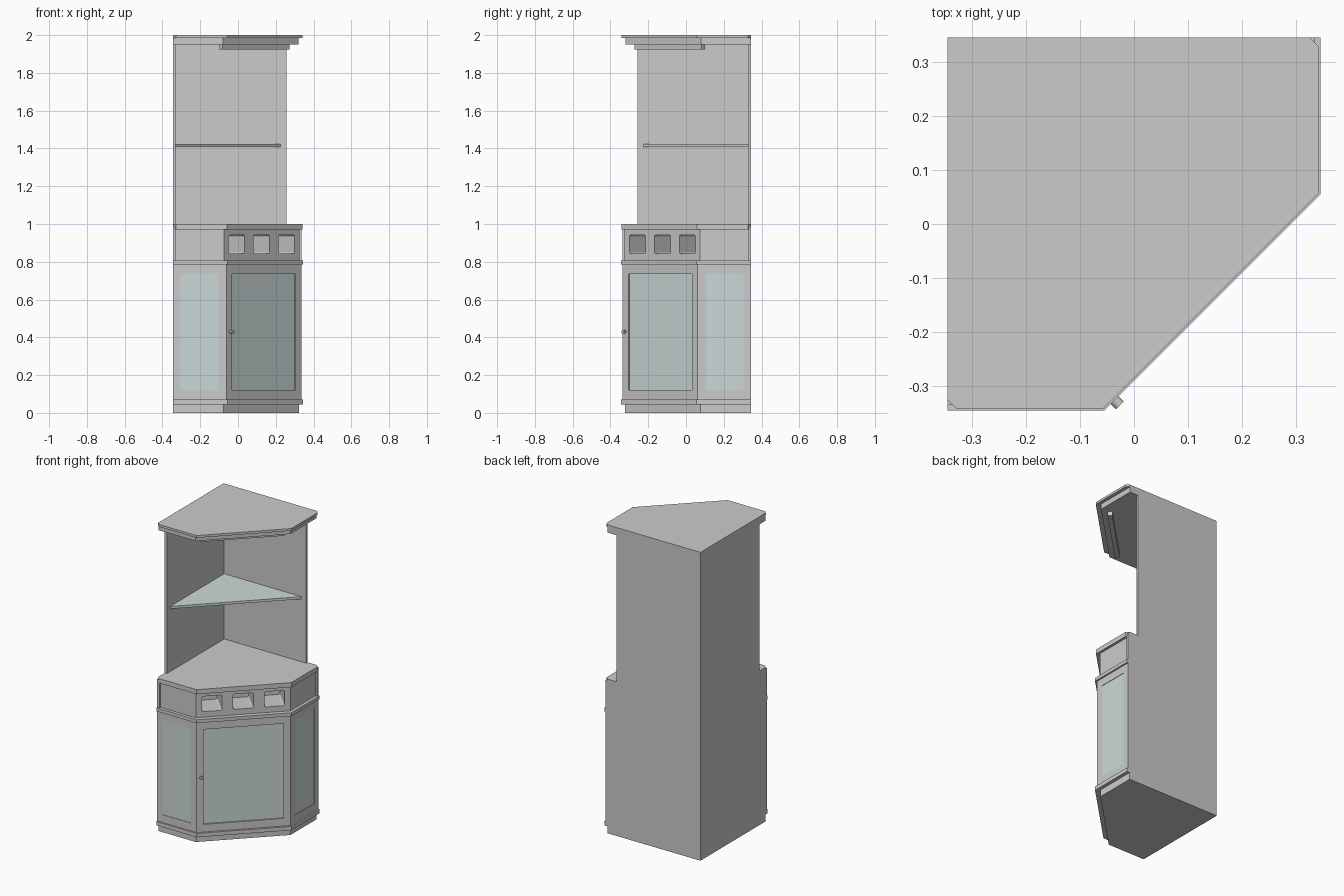
import bpy, bmesh, math
from mathutils import Vector, Matrix

if "Cube" in bpy.data.objects:
    bpy.data.objects.remove(bpy.data.objects["Cube"])

B = 0.345     # the two wall planes: x = -B and y = +B
T = 0.015     # board thickness

glass_mat = bpy.data.materials.new("pale_glass")
glass_mat.diffuse_color = (0.60, 0.70, 0.69, 1)
glass_mat.use_nodes = True
glass_mat.node_tree.nodes["Principled BSDF"].inputs["Base Color"].default_value = glass_mat.diffuse_color


def finish(name, bm, mat=None):
    bmesh.ops.recalc_face_normals(bm, faces=bm.faces)
    me = bpy.data.meshes.new(name)
    bm.to_mesh(me)
    bm.free()
    ob = bpy.data.objects.new(name, me)
    bpy.context.collection.objects.link(ob)
    if mat:
        me.materials.append(mat)
    return ob


def prism(name, pts, z0, z1, mat=None):
    """Extrude a plan outline from z0 to z1."""
    bm = bmesh.new()
    f = bm.faces.new([bm.verts.new((x, y, z0)) for x, y in pts])
    ext = bmesh.ops.extrude_face_region(bm, geom=[f])["geom"]
    bmesh.ops.translate(bm, verts=[v for v in ext if isinstance(v, bmesh.types.BMVert)],
                        vec=(0, 0, z1 - z0))
    return finish(name, bm, mat)


def plan(r, clip=0):
    """Five-sided corner plan whose front parts reach r; clip trims the wall ends."""
    s = r - 0.4
    ends = [(-B, -r), (B, 0)] if not clip else None
    if clip:
        return [(-B, B), (-B, -r + clip), (-B + clip, -r), (s, -r), (r, -s), (r, B - clip), (r - clip, B)]
    return [(-B, B), (-B, -r), (s, -r), (r, -s), (r, B)]


def boxes(name, mtx, parts, mat=None):
    """Join boxes given as (x0, x1, depth0, depth1, z0, z1) in a local frame."""
    bm = bmesh.new()
    for x0, x1, y0, y1, z0, z1 in parts:
        m = (mtx @ Matrix.Translation(((x0 + x1) / 2, (y0 + y1) / 2, (z0 + z1) / 2))
             @ Matrix.Diagonal((x1 - x0, y1 - y0, z1 - z0, 1)))
        bmesh.ops.create_cube(bm, size=1, matrix=m)
    return finish(name, bm, mat)


def edge_frame(p0, p1):
    """Frame with x along the edge and y pointing into the cabinet."""
    d = Vector(p1) - Vector(p0)
    m = Matrix.Translation((p0[0], p0[1], 0)) @ Matrix.Rotation(math.atan2(d.y, d.x), 4, 'Z')
    return m, d.length


def framed_panel(name, p0, p1, a, b, inset):
    """Wooden frame with a glass pane; a and b are the stile widths."""
    m, w = edge_frame(p0, p1)
    z0, g0, g1, z1 = 0.07, 0.12, 0.735, 0.785
    boxes(name + "_frame", m, [(0, a, 0, 0.02, z0, z1), (w - b, w, 0, 0.02, z0, z1),
                               (a, w - b, 0, 0.02, z0, g0), (a, w - b, 0, 0.02, g1, z1)])
    boxes(name + "_glass", m, [(a, w - b, inset, inset + 0.006, g0, g1)], glass_mat)


# back walls: tall boards, wider in the lower cabinet
for name, swap in (("left_wall", False), ("rear_wall", True)):
    bm = bmesh.new()
    prof = [(B, 0.045), (B, 1.985), (-0.258, 1.985), (-0.258, 0.99), (-0.335, 0.99), (-0.335, 0.045)]
    rings = []
    for x in (-B, -B + T):
        rings.append([bm.verts.new((-y, -x, z) if swap else (x, y, z)) for y, z in prof])
    bm.faces.new(rings[0])
    bm.faces.new(rings[1])
    for i in range(6):
        j = (i + 1) % 6
        bm.faces.new((rings[0][i], rings[0][j], rings[1][j], rings[1][i]))
    finish(name, bm)

# horizontal boards and mouldings
prism("plinth", plan(0.323), 0, 0.045)
prism("base_moulding", plan(B), 0.045, 0.07)
prism("waist_moulding", plan(B), 0.785, 0.807)
prism("counter_top", plan(0.341, 0.017), 0.97, 1.0)
prism("cornice_lower", plan(0.32), 1.95, 1.985)
prism("cornice_top", plan(0.342, 0.017), 1.985, 2.0)

# lower cabinet: two glazed sides and a glazed diagonal door
r, s = 0.335, -0.062
framed_panel("front_side", (-B, -r), (s, -r), 0.04, 0.043, 0.003)
framed_panel("right_side", (r, -s), (r, B), 0.043, 0.04, 0.003)
framed_panel("door", (s, -r), (r, -s), 0.042, 0.042, 0.009)

# door knob
n = Vector((1, -1, 0)).normalized()
along = Vector((1, 1, 0)).normalized()
base = Vector((s, -r, 0.43)) + along * 0.025
rot = n.to_track_quat('Z', 'Y').to_matrix().to_4x4()
bm = bmesh.new()
for rad, a, b in ((0.005, -0.002, 0.014), (0.010, 0.012, 0.026)):
    bmesh.ops.create_cone(bm, cap_ends=True, segments=12, radius1=rad, radius2=rad, depth=b - a,
                          matrix=Matrix.Translation(base + n * (a + b) / 2) @ rot)
finish("door_knob", bm)

# niche band with three rounded openings cut into the diagonal face
band = prism("niche_band", plan(0.325), 0.807, 0.97)
m, w = edge_frame((-0.075, -0.325), (0.325, 0.075))
for i in (-1, 0, 1):
    c = w / 2 + i * 0.187
    cut = boxes("niche_cutter", m, [(c - 0.06, c + 0.06, -0.05, 0.16, 0.843, 0.942)])
    cut.hide_render = True
    bm = bmesh.new()
    bm.from_mesh(cut.data)
    es = [e for e in bm.edges
          if abs((e.verts[0].co - e.verts[1].co).normalized().dot(n)) > 0.9]
    bmesh.ops.bevel(bm, geom=es, offset=0.01, segments=3, profile=0.5, affect='EDGES')
    bm.to_mesh(cut.data)
    bm.free()
    mod = band.modifiers.new("niche", 'BOOLEAN')
    mod.operation = 'DIFFERENCE'
    mod.solver = 'EXACT'
    mod.object = cut
    bpy.context.view_layer.objects.active = band
    bpy.ops.object.modifier_apply(modifier=mod.name)
    bpy.data.objects.remove(cut)

# upper glass shelf
k = B - T
prism("glass_shelf", [(-k, k), (-k, -0.225), (0.225, k)], 1.407, 1.423, glass_mat)

# light bar under the cornice
m = Matrix.Translation((0.085, -0.085, 0)) @ Matrix.Rotation(math.pi / 4, 4, 'Z')
boxes("light_bar", m, [(-0.25, 0.25, -0.014, 0.014, 1.925, 1.95)])
